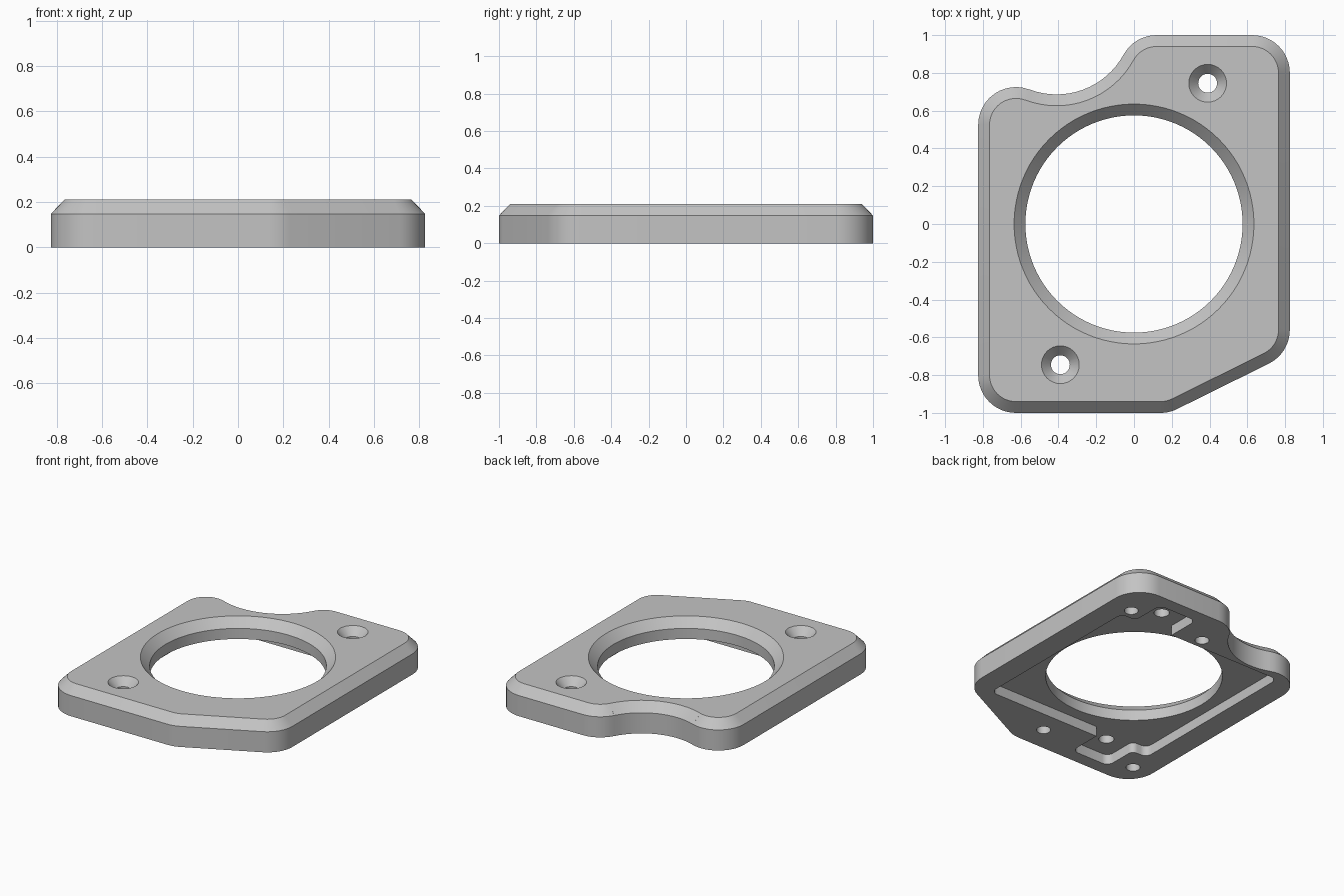
import bpy, bmesh, math
from mathutils import Vector

if "Cube" in bpy.data.objects:
    bpy.data.objects.remove(bpy.data.objects["Cube"])

TOP, EDGE, FLOOR, CH = 0.21, 0.148, 0.072, 0.06


def loft(name, loops):
    """Solid from stacked loops of (x, y, z) with equal point counts."""
    bm = bmesh.new()
    rings = [[bm.verts.new(p) for p in loop] for loop in loops]
    n = len(rings[0])
    bm.faces.new(rings[0][::-1])
    bm.faces.new(rings[-1])
    for a, b in zip(rings, rings[1:]):
        for i in range(n):
            j = (i + 1) % n
            bm.faces.new((a[i], a[j], b[j], b[i]))
    bmesh.ops.recalc_face_normals(bm, faces=bm.faces)
    me = bpy.data.meshes.new(name)
    bm.to_mesh(me)
    bm.free()
    ob = bpy.data.objects.new(name, me)
    bpy.context.collection.objects.link(ob)
    return ob


def arc(cx, cy, r, a0, a1, steps):
    return [(cx + r * math.cos(math.radians(a0 + (a1 - a0) * i / steps)),
             cy + r * math.sin(math.radians(a0 + (a1 - a0) * i / steps)))
            for i in range(steps + 1)]


def outline(d, z):
    """Plate outline moved inwards by d."""
    r = 0.2 - d
    a = math.degrees(math.atan2(0.29, -0.53))
    b = math.degrees(math.atan2(0.565, 0.215))
    c = 360 - math.degrees(math.atan(2))
    pts = (arc(0.625, 0.8, r, 0, 90, 12)                        # back right corner
           + arc(0.12, 0.8, r, 90, a, 8)                        # notch shoulder
           + arc(-0.41, 1.09, 0.404 + d, a - 180, b - 180, 16)  # scooped notch
           + arc(-0.625, 0.525, r, b, 180, 12)                  # back left corner
           + arc(-0.625, -0.8, r, 180, 270, 12)                 # front left corner
           + arc(0.14, -0.8, r, 270, c, 5)                      # clipped corner
           + arc(0.625, -0.56, r, c, 360, 8))
    return [(x, y, z) for x, y in pts]


def turned(name, x, y, profile, steps):
    """Round cutter from (radius, z) pairs."""
    return loft(name, [[(px, py, z) for px, py in arc(x, y, r, 0, 360, steps)[:-1]]
                       for r, z in profile])


def rounded(corners):
    """Polygon from (x, y, fillet radius) right-angled corners."""
    out = []
    n = len(corners)
    for i, (x, y, r) in enumerate(corners):
        p = Vector((x, y))
        if r == 0:
            out.append(p)
            continue
        u = (Vector(corners[i - 1][:2]) - p).normalized() * r
        v = (Vector(corners[(i + 1) % n][:2]) - p).normalized() * r
        for k in range(7):
            t = math.radians(15 * k)
            out.append(p + u * (1 - math.sin(t)) + v * (1 - math.cos(t)))
    return out


# Chamfered plate
plate = loft("mounting_plate", [outline(0, 0), outline(0, EDGE), outline(CH, TOP)])

# Underside pocket: square with two tabs around the screws
half = [(0.66, -0.66, 0.05), (0.66, 0.66, 0.05), (0.54, 0.66, 0.04),
        (0.54, 0.905, 0.05), (0.235, 0.905, 0.05), (0.235, 0.66, 0)]
pocket = rounded(half + [(-x, -y, r) for x, y, r in half])
cutters = [loft("pocket_cutter", [[(p.x, p.y, z) for p in pocket] for z in (-0.1, FLOOR)])]

# Large opening with chamfered rim
cutters.append(turned("opening_cutter", 0, 0,
                      [(0.575, -0.2), (0.575, EDGE), (0.635, TOP), (0.635, 0.3)], 96))

# Countersunk screw holes
for s in (1, -1):
    cutters.append(turned("screw_cutter", 0.39 * s, 0.745 * s,
                          [(0.05, -0.2), (0.05, 0.155), (0.1, TOP), (0.1, 0.3)], 32))

# Blind holes in the underside
for x, y in ((0.64, 0.735), (0.04, 0.735), (0.08, -0.82), (-0.68, -0.82)):
    cutters.append(turned("blind_hole_cutter", x, y, [(0.046, -0.1), (0.046, 0.11)], 24))

bpy.context.view_layer.objects.active = plate
plate.select_set(True)
for c in cutters:
    m = plate.modifiers.new("cut", 'BOOLEAN')
    m.operation = 'DIFFERENCE'
    m.solver = 'EXACT'
    m.object = c
    bpy.ops.object.modifier_apply(modifier=m.name)
    bpy.data.objects.remove(c)

# Colour and shading
grey = bpy.data.materials.new("light_grey")
grey.diffuse_color = (0.55, 0.55, 0.55, 1)
grey.use_nodes = True
grey.node_tree.nodes["Principled BSDF"].inputs["Base Color"].default_value = grey.diffuse_color
plate.data.materials.clear()
plate.data.materials.append(grey)
bpy.ops.object.shade_smooth_by_angle(angle=math.radians(30))
